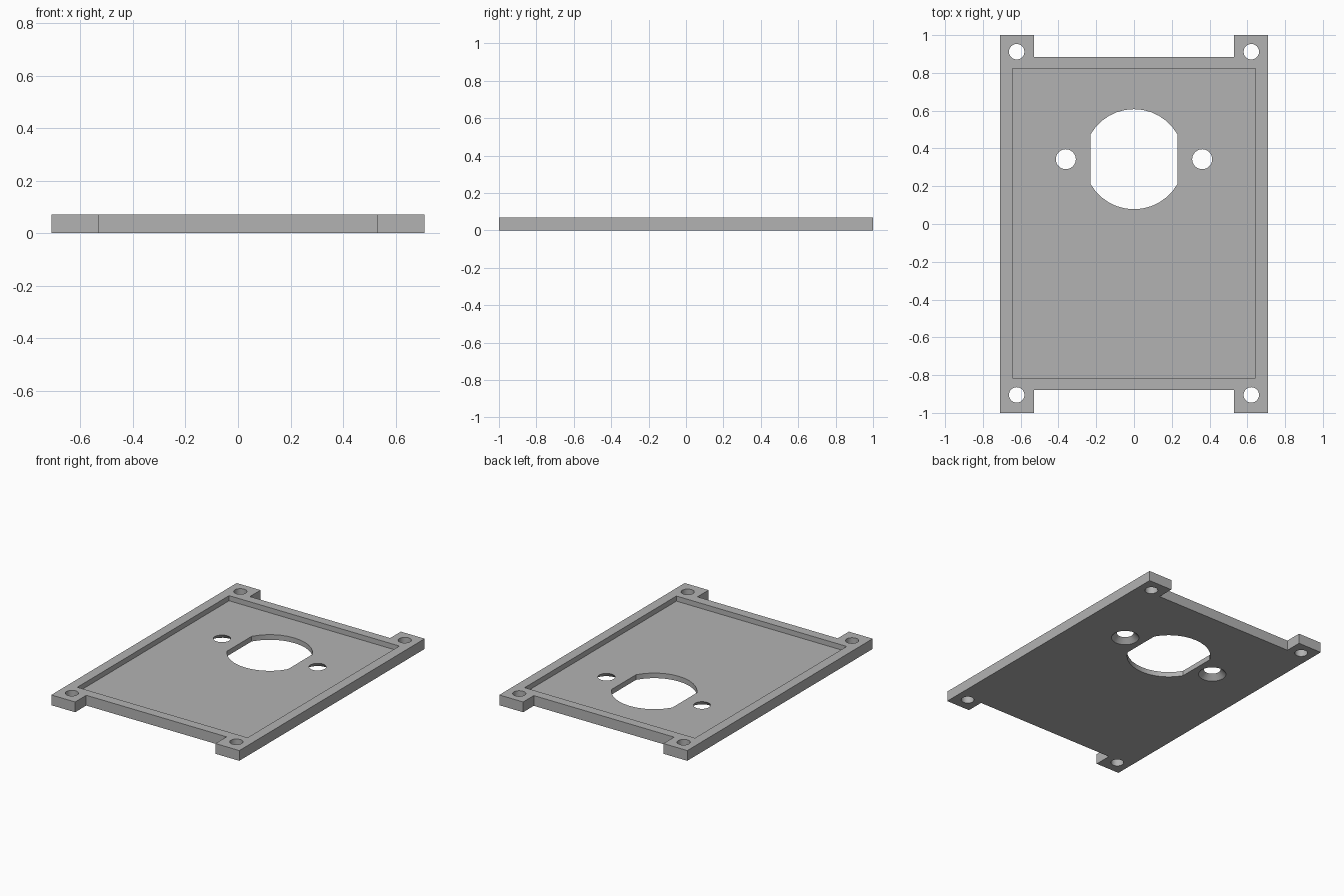
import bpy
import bmesh
from math import acos, cos, sin, pi

if "Cube" in bpy.data.objects:
    bpy.data.objects.remove(bpy.data.objects["Cube"], do_unlink=True)

HEIGHT, FLOOR = 0.07, 0.035
HALF_X, EAR_X = 0.71, 0.53
NOTCH_BACK, NOTCH_FRONT = 0.885, -0.88

grey = bpy.data.materials.new("plain grey")
grey.use_nodes = True
grey.diffuse_color = (0.45, 0.45, 0.45, 1)
grey.node_tree.nodes["Principled BSDF"].inputs["Base Color"].default_value = grey.diffuse_color


def loft(name, bottom, top, z0, z1):
    """Closed solid between two matching outlines."""
    bm = bmesh.new()
    low = [bm.verts.new((x, y, z0)) for x, y in bottom]
    high = [bm.verts.new((x, y, z1)) for x, y in top]
    bm.faces.new(low[::-1])
    bm.faces.new(high)
    n = len(low)
    for i in range(n):
        j = (i + 1) % n
        bm.faces.new((low[i], low[j], high[j], high[i]))
    bmesh.ops.recalc_face_normals(bm, faces=bm.faces)
    mesh = bpy.data.meshes.new(name)
    bm.to_mesh(mesh)
    bm.free()
    mesh.materials.append(grey)
    obj = bpy.data.objects.new(name, mesh)
    bpy.context.collection.objects.link(obj)
    return obj


def circle(x, y, r, n=24):
    return [(x + r * cos(2 * pi * i / n), y + r * sin(2 * pi * i / n)) for i in range(n)]


def cut(body, cutter):
    """Subtract the cutter from the body, then discard it."""
    cutter.hide_render = True
    mod = body.modifiers.new("cut", "BOOLEAN")
    mod.operation = "DIFFERENCE"
    mod.solver = "EXACT"
    mod.object = cutter
    bpy.context.view_layer.objects.active = body
    bpy.ops.object.modifier_apply(modifier=mod.name)
    bpy.data.objects.remove(cutter, do_unlink=True)


# Plate outline with four corner ears
right_half = [(HALF_X, -1), (HALF_X, 1), (EAR_X, 1), (EAR_X, NOTCH_BACK)]
left_half = [(-EAR_X, NOTCH_BACK), (-EAR_X, 1), (-HALF_X, 1), (-HALF_X, -1)]
front_notch = [(-EAR_X, -1), (-EAR_X, NOTCH_FRONT), (EAR_X, NOTCH_FRONT), (EAR_X, -1)]
outline = right_half + left_half + front_notch
plate = loft("mounting_plate", outline, outline, 0, HEIGHT)

# Shallow recess in the top
recess = [(-0.643, -0.815), (0.643, -0.815), (0.643, 0.822), (-0.643, 0.822)]
cut(plate, loft("recess_cutter", recess, recess, FLOOR, 0.2))

# Large round opening with flat sides
cy, r, flat, steps = 0.343, 0.265, 0.23, 12
a = acos(flat / r)
arc = [a + (pi - 2 * a) * i / steps for i in range(steps + 1)]
opening = [(r * cos(t), cy + r * sin(t)) for t in arc + [t + pi for t in arc]]
cut(plate, loft("opening_cutter", opening, opening, -0.1, 0.2))

for side in (-1, 1):
    # Screw holes, countersunk from below
    x = side * 0.361
    small, wide = circle(x, cy, 0.053), circle(x, cy, 0.088)
    cut(plate, loft("screw_cutter", small, small, -0.1, 0.2))
    cut(plate, loft("countersink_cutter", circle(x, cy, 0.123), small, -FLOOR, FLOOR))
    # Corner mounting holes
    for y in (-0.905, 0.912):
        hole = circle(side * 0.621, y, 0.041)
        cut(plate, loft("corner_cutter", hole, hole, -0.1, 0.2))

# Smooth hole walls, crisp edges
bpy.ops.object.select_all(action="DESELECT")
plate.select_set(True)
bpy.context.view_layer.objects.active = plate
bpy.ops.object.shade_smooth_by_angle(angle=0.5)
